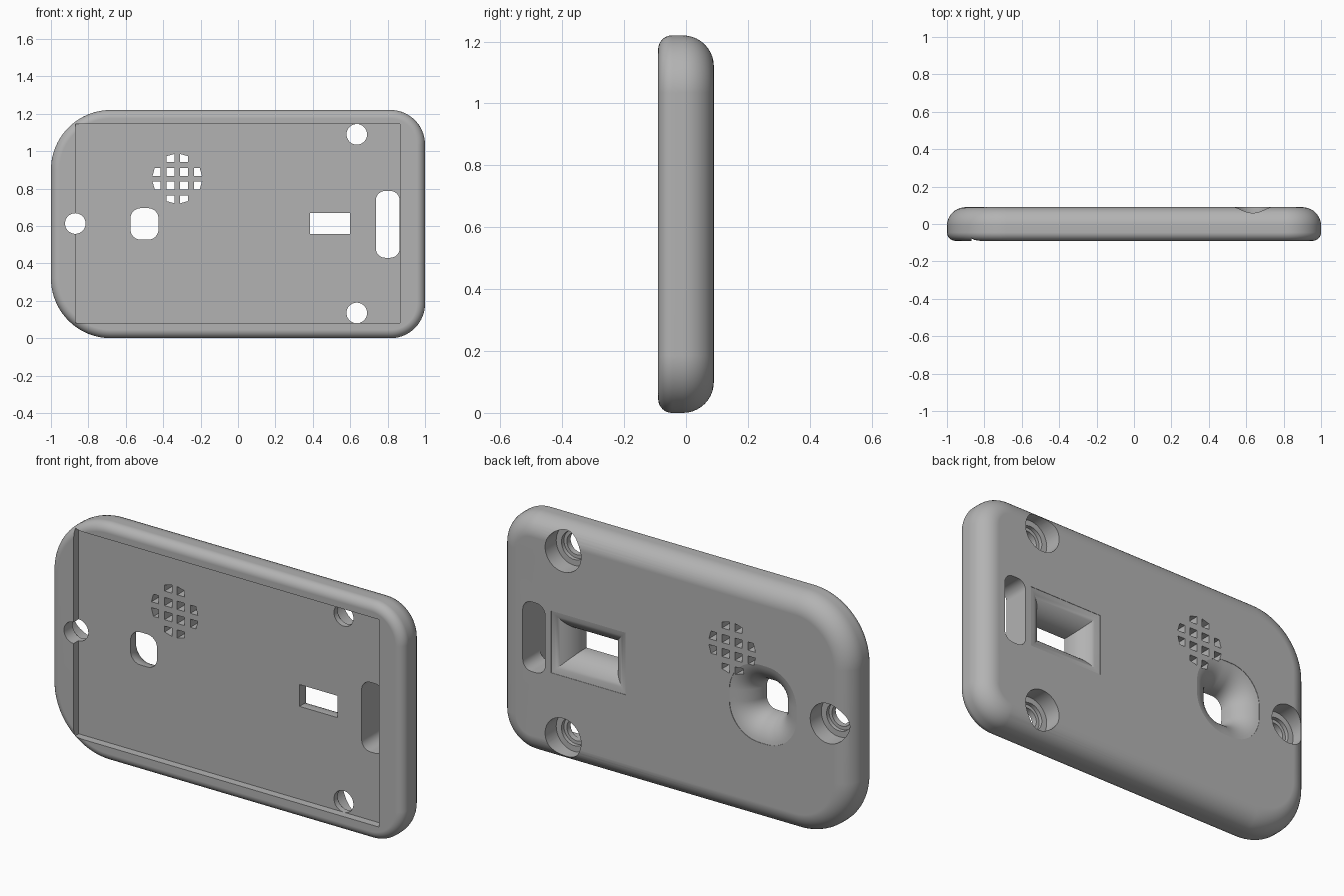
import bpy, bmesh
from math import sin, cos, pi, radians, sqrt

cube = bpy.data.objects.get("Cube")
if cube:
    bpy.data.objects.remove(cube, do_unlink=True)

BACK, FRONT, FLOOR = 0.09, -0.09, -0.05
HEIGHT = 1.22

grey = bpy.data.materials.new("light_grey_plastic")
grey.use_nodes = True
grey.diffuse_color = (0.45, 0.45, 0.45, 1)
grey.node_tree.nodes["Principled BSDF"].inputs["Base Color"].default_value = (0.45, 0.45, 0.45, 1)


def rounded(x0, x1, z0, z1, r_left=0, r_right=0, steps=12):
    """Rounded rectangle in the XZ plane; zero radius gives plain corners."""
    points = []
    corners = [(x1, z1, -1, -1, r_right), (x0, z1, 1, -1, r_left),
               (x0, z0, 1, 1, r_left), (x1, z0, -1, 1, r_right)]
    for q, (x, z, sx, sz, r) in enumerate(corners):
        n = steps if r > 0 else 0
        for i in range(n + 1):
            a = pi / 2 * (q + (i / n if n else 0))
            points.append((x + sx * r + r * cos(a), z + sz * r + r * sin(a)))
    return points


def circle(cx, cz, r, n=48):
    return [(cx + r * cos(2 * pi * i / n), cz + r * sin(2 * pi * i / n)) for i in range(n)]


def loft(name, rings):
    """Skin a stack of (y, outline) rings and cap both ends."""
    bm = bmesh.new()
    loops = [[bm.verts.new((x, y, z)) for x, z in pts] for y, pts in rings]
    n = len(loops[0])
    for a, b in zip(loops, loops[1:]):
        for i in range(n):
            j = (i + 1) % n
            bm.faces.new((a[i], a[j], b[j], b[i]))
    bm.faces.new(loops[0])
    bm.faces.new(loops[-1])
    bmesh.ops.recalc_face_normals(bm, faces=bm.faces)
    mesh = bpy.data.meshes.new(name)
    bm.to_mesh(mesh)
    bm.free()
    mesh.materials.append(grey)
    obj = bpy.data.objects.new(name, mesh)
    bpy.context.collection.objects.link(obj)
    return obj


def prism(name, outline, y0=-0.2, y1=0.2):
    return loft(name, [(y0, outline), (y1, outline)])


def flared(name, x0, x1, z0, z1, corner, flare):
    """Through opening whose back rim flares outward in a quarter round."""
    def ring(o):
        r = corner + o if corner else 0
        return rounded(x0 - o, x1 + o, z0 - o, z1 + o, r, r)
    rings = [(-0.2, ring(0))]
    for i in range(13):
        t = radians(80) * i / 12
        rings.append((BACK - flare + flare * sin(t), ring(flare * (1 - cos(t)))))
    rings.append((0.2, ring(flare * (1 - cos(t)))))
    return loft(name, rings)


# Shell: rounded slab, small round at the front edge, larger at the back
def shell_ring(inset):
    return rounded(-1 + inset, 1 - inset, inset, HEIGHT - inset, 0.32 - inset, 0.185 - inset, 20)


SMALL, LARGE, STEPS = 0.045, 0.1, 10
arcs = [pi / 2 * i / STEPS for i in range(STEPS + 1)]
shell_rings = [(FRONT + SMALL * (1 - sin(a)), shell_ring(SMALL * (1 - cos(a)))) for a in reversed(arcs)]
shell_rings += [(BACK - LARGE * (1 - sin(a)), shell_ring(LARGE * (1 - cos(a)))) for a in arcs]
shell = loft("back_cover", shell_rings)

# Front recess, side slot, button dish and connector opening
cutters = [
    prism("recess_cutter", rounded(-0.87, 0.865, 0.08, 1.145), -0.2, FLOOR),
    prism("slot_cutter", rounded(0.737, 0.864, 0.43, 0.787, 0.05, 0.05)),
    flared("button_cutter", -0.575, -0.425, 0.527, 0.695, 0.055, 0.14),
    flared("connector_cutter", 0.384, 0.6, 0.556, 0.668, 0, 0.125),
]

# Screw holes with stepped counterbores at the back
for x, z in [(-0.87, 0.613), (0.635, 1.09), (0.635, 0.135)]:
    steps = [(-0.2, 0.055), (-0.02, 0.055), (-0.02, 0.072), (0, 0.072), (0, 0.102), (0.2, 0.102)]
    cutters.append(loft("screw_cutter", [(y, circle(x, z, r)) for y, r in steps]))

# Speaker grille: square cells trimmed to a circle
GX, GZ, GR = -0.325, 0.853, 0.133
bands = [(-0.132, -0.09), (-0.057, -0.015), (0.015, 0.057), (0.09, 0.132)]


def trim(u, v):
    """Pull the larger coordinate of a corner back onto the grille circle."""
    if u * u + v * v <= GR * GR:
        return u, v
    if abs(u) > abs(v):
        return sqrt(GR * GR - v * v) * (1 if u > 0 else -1), v
    return u, sqrt(GR * GR - u * u) * (1 if v > 0 else -1)


for i, (u0, u1) in enumerate(bands):
    for j, (v0, v1) in enumerate(bands):
        if i in (0, 3) and j in (0, 3):
            continue
        cell = [trim(u, v) for u, v in ((u0, v0), (u1, v0), (u1, v1), (u0, v1))]
        cutters.append(prism("grille_cutter", [(GX + u, GZ + v) for u, v in cell]))

# Cut every opening, then discard the cutters
bpy.ops.object.select_all(action="DESELECT")
bpy.context.view_layer.objects.active = shell
shell.select_set(True)
for cutter in cutters:
    cutter.hide_render = True
    mod = shell.modifiers.new("cut", "BOOLEAN")
    mod.operation, mod.solver, mod.object = "DIFFERENCE", "EXACT", cutter
    bpy.ops.object.modifier_apply(modifier=mod.name)
    bpy.data.objects.remove(cutter, do_unlink=True)

bpy.ops.object.shade_smooth_by_angle(angle=radians(30))
weighted = shell.modifiers.new("weighted_normals", "WEIGHTED_NORMAL")
weighted.keep_sharp = True
